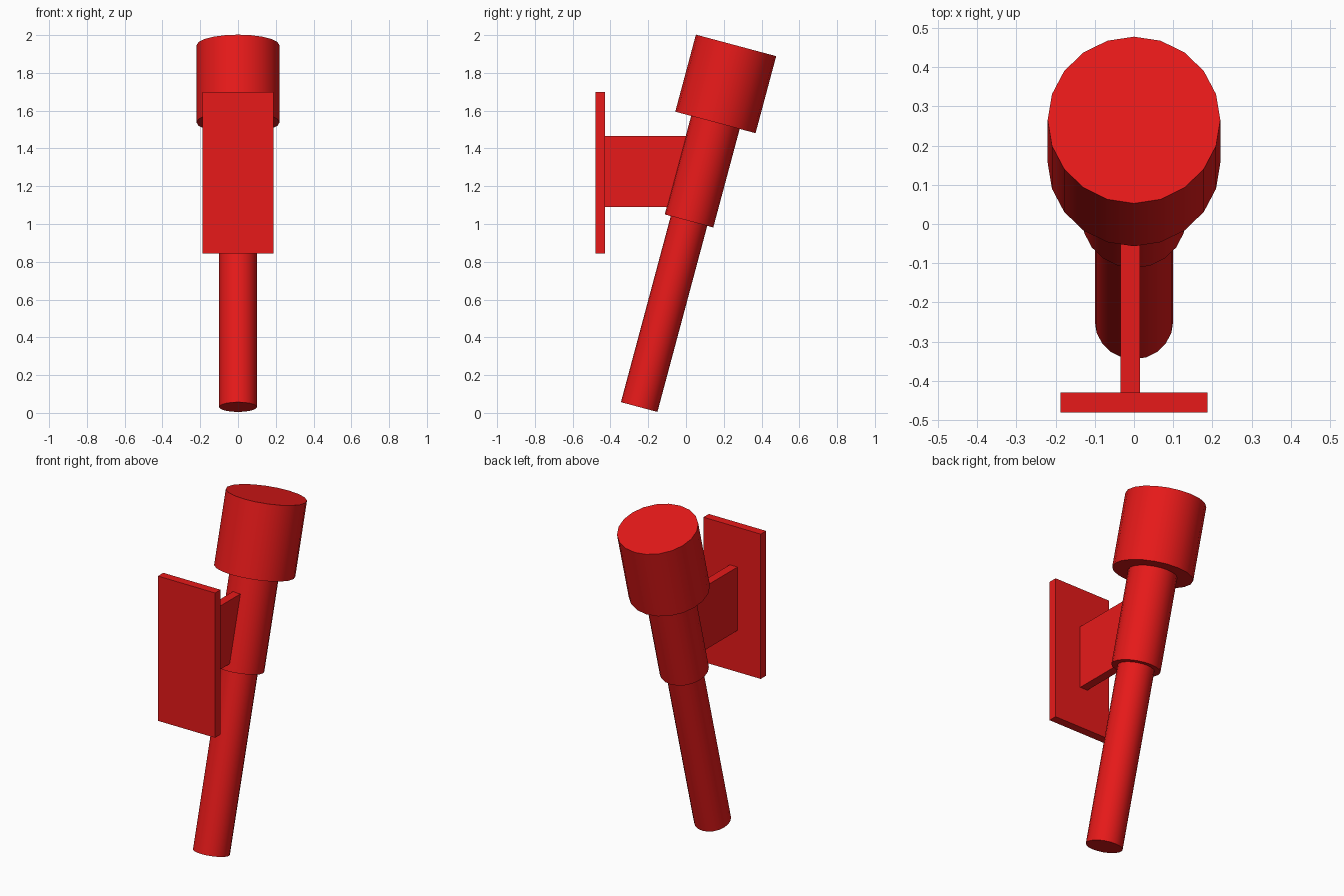
import bpy
from math import radians
from mathutils import Vector, Matrix

if "Cube" in bpy.data.objects:
    bpy.data.objects.remove(bpy.data.objects["Cube"])

red = bpy.data.materials.new("red")
red.diffuse_color = (0.8, 0.01, 0.01, 1)
red.use_nodes = True
red.node_tree.nodes["Principled BSDF"].inputs["Base Color"].default_value = red.diffuse_color

# Tilted axis shared by all round parts
TILT = radians(-15)
BASE = Vector((0, -0.248, 0.031))
AXIS = Matrix.Rotation(TILT, 3, 'X') @ Vector((0, 0, 1))


def tube(name, radius, start, end):
    bpy.ops.mesh.primitive_cylinder_add(
        vertices=20, radius=radius, depth=end - start,
        location=BASE + AXIS * (start + end) / 2, rotation=(TILT, 0, 0))
    ob = bpy.context.object
    ob.name = name
    ob.data.materials.append(red)
    bpy.ops.object.shade_smooth_by_angle(angle=radians(30))


def box(name, lo, hi):
    lo, hi = Vector(lo), Vector(hi)
    bpy.ops.mesh.primitive_cube_add(size=1, location=(lo + hi) / 2)
    ob = bpy.context.object
    ob.name = name
    ob.scale = hi - lo
    bpy.ops.object.transform_apply(location=False, rotation=False, scale=True)
    ob.data.materials.append(red)


# Torch: slim handle, thicker collar, wide head
tube("handle", 0.10, 0, 1.02)
tube("collar", 0.133, 1.02, 1.56)
tube("head", 0.22, 1.56, 1.982)

# Wall bracket: plate and slightly off-centre arm running into the collar
box("wall_plate", (-0.187, -0.48, 0.845), (0.187, -0.43, 1.70))
box("bracket_arm", (-0.035, -0.43, 1.09), (0.015, 0.05, 1.465))
